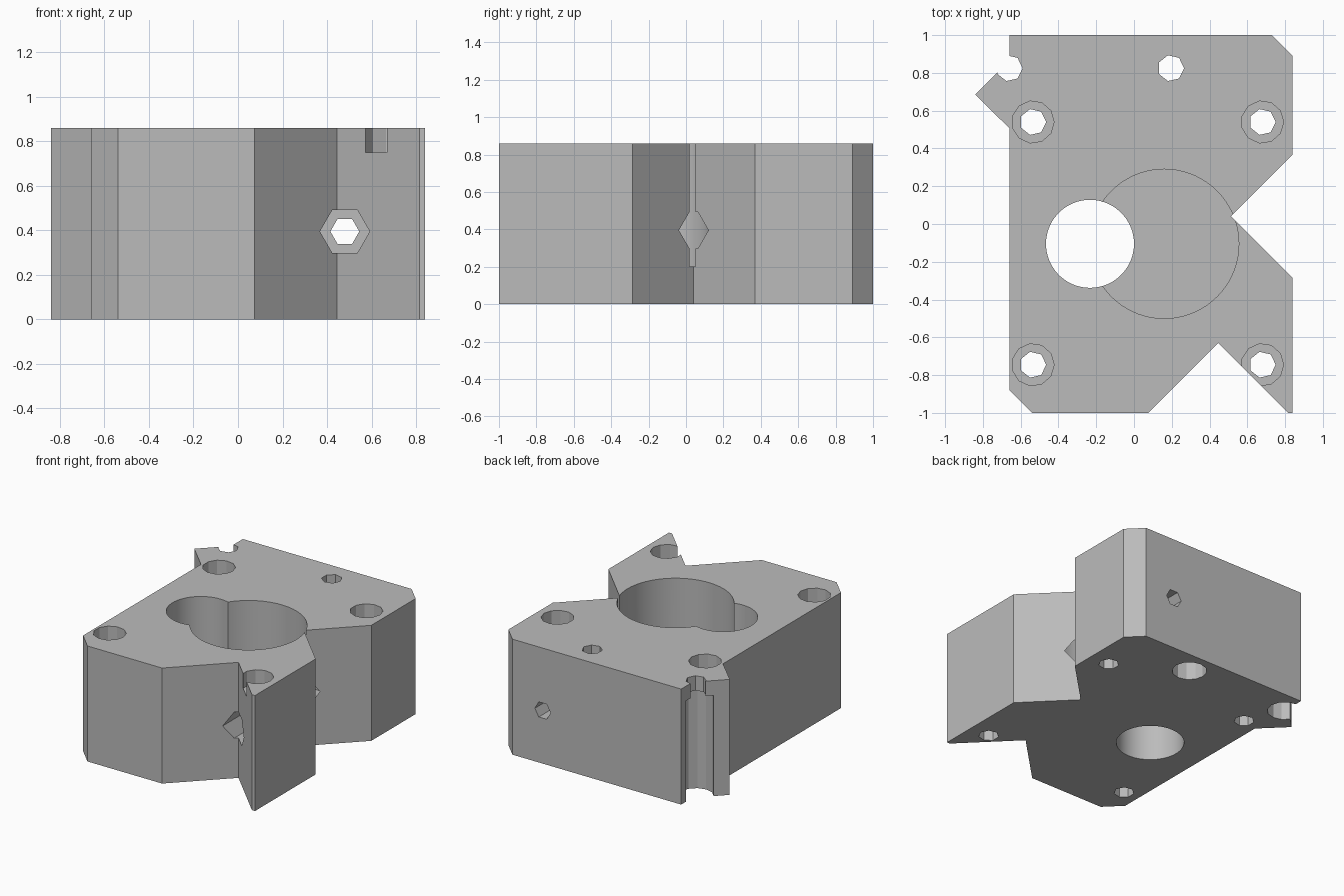
import bpy, bmesh
from math import cos, sin, pi, radians

cube = bpy.data.objects.get("Cube")
if cube:
    bpy.data.objects.remove(cube, do_unlink=True)

HEIGHT = 0.86
STEP_Z = 0.75

grey = bpy.data.materials.new("plain grey")
grey.use_nodes = True
grey.diffuse_color = (0.5, 0.5, 0.5, 1)
grey.node_tree.nodes["Principled BSDF"].inputs["Base Color"].default_value = (0.5, 0.5, 0.5, 1)


def prism(name, base, offset):
    """Extrude a closed loop of 3D points along an offset."""
    bm = bmesh.new()
    face = bm.faces.new([bm.verts.new(p) for p in base])
    moved = bmesh.ops.extrude_face_region(bm, geom=[face])["geom"]
    bmesh.ops.translate(bm, vec=offset,
                        verts=[g for g in moved if isinstance(g, bmesh.types.BMVert)])
    bmesh.ops.recalc_face_normals(bm, faces=bm.faces)
    mesh = bpy.data.meshes.new(name)
    bm.to_mesh(mesh)
    bm.free()
    mesh.materials.append(grey)
    obj = bpy.data.objects.new(name, mesh)
    bpy.context.collection.objects.link(obj)
    return obj


def ring(sides, radius):
    return [(radius * cos(2 * pi * i / sides), radius * sin(2 * pi * i / sides))
            for i in range(sides)]


def cut(cutter):
    cutter.hide_render = True
    mod = block.modifiers.new(cutter.name, "BOOLEAN")
    mod.operation = "DIFFERENCE"
    mod.solver = "EXACT"
    mod.object = cutter
    bpy.context.view_layer.objects.active = block
    bpy.ops.object.modifier_apply(modifier=mod.name)
    bpy.data.objects.remove(cutter, do_unlink=True)


def drill_z(name, x, y, radius, sides, z0, z1):
    cut(prism(name, [(x + a, y + b, z0) for a, b in ring(sides, radius)], (0, 0, z1 - z0)))


def drill_y(name, x, z, radius, y0, y1):
    cut(prism(name, [(x + a, y0, z + b) for a, b in ring(6, radius)], (0, y1 - y0, 0)))


# Block outline with chamfers, side notch, front notch and side spur
outline = [(-0.66, 1), (0.73, 1), (0.84, 0.89), (0.84, 0.368), (0.513, 0.041),
           (0.84, -0.286), (0.84, -1), (0.815, -1), (0.445, -0.63), (0.075, -1),
           (-0.54, -1), (-0.66, -0.88), (-0.66, 0.507), (-0.84, 0.685), (-0.66, 0.865)]
block = prism("mounting_block", [(x, y, 0) for x, y in outline], (0, 0, HEIGHT))

# Blind round pocket and through bore
drill_z("pocket_cutter", 0.16, -0.105, 0.395, 72, 0.2, 1)
drill_z("bore_cutter", -0.233, -0.105, 0.233, 60, -0.1, 1)

# Screw holes, counterbored from above
for x in (-0.535, 0.68):
    for y in (-0.745, 0.54):
        drill_z("screw_cutter", x, y, 0.07, 7, -0.1, 1)
        drill_z("counterbore_cutter", x, y, 0.112, 11, STEP_Z, 1)

# Rear holes, widened from below
for x in (-0.66, 0.195):
    drill_z("rear_hole_cutter", x, 0.825, 0.07, 7, -0.1, 1)
    drill_z("rear_recess_cutter", x, 0.825, 0.12, 12, -0.1, STEP_Z)

# Horizontal hexagonal bolt hole and wider nut channel
drill_y("bolt_cutter", 0.48, 0.395, 0.065, -1.1, 1.1)
drill_y("nut_cutter", 0.48, 0.395, 0.112, -1.1, 0.3)

bpy.ops.object.select_all(action="DESELECT")
block.select_set(True)
bpy.context.view_layer.objects.active = block
bpy.ops.object.shade_smooth_by_angle(angle=radians(20))
